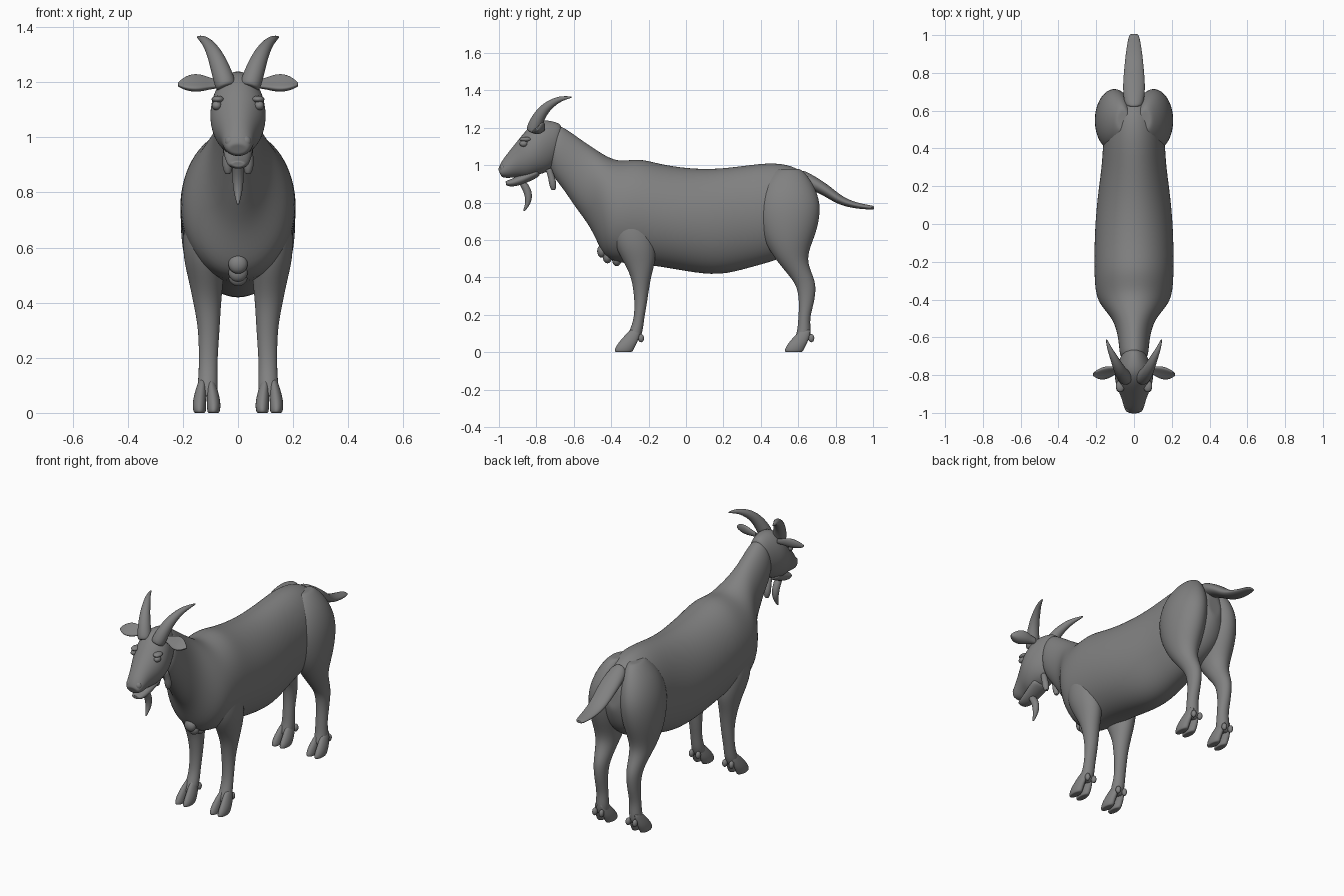
import bpy
import bmesh
import math
from mathutils import Vector

cube = bpy.data.objects.get("Cube")
if cube:
    bpy.data.objects.remove(cube, do_unlink=True)

# One plain grey for the whole animal
grey = bpy.data.materials.new("plain grey")
grey.use_nodes = True
colour = (0.22, 0.22, 0.22, 1)
grey.diffuse_color = colour
grey.node_tree.nodes["Principled BSDF"].inputs["Base Color"].default_value = colour


def finish(name, bm, levels):
    bmesh.ops.recalc_face_normals(bm, faces=bm.faces)
    for face in bm.faces:
        face.smooth = True
    mesh = bpy.data.meshes.new(name)
    bm.to_mesh(mesh)
    bm.free()
    mesh.materials.append(grey)
    obj = bpy.data.objects.new(name, mesh)
    bpy.context.collection.objects.link(obj)
    if levels:
        mod = obj.modifiers.new("Smooth surface", "SUBSURF")
        mod.levels = mod.render_levels = levels
    return obj


def loft(name, rings, sides=16, cup=0, levels=2):
    """Skin rings given as (centre, first half axis, second half axis)."""
    def inset(ring):
        centre, a, b = ring
        return centre, a * 0.6, b * 0.6

    rings = [inset(rings[0])] + rings + [inset(rings[-1])]
    bm = bmesh.new()
    loops = []
    for centre, a, b in rings:
        loop = []
        for i in range(sides):
            t = math.tau * i / sides
            bend = math.sin(t) + cup * math.cos(t) ** 2
            loop.append(bm.verts.new(centre + a * math.cos(t) + b * bend))
        loops.append(loop)
    for low, high in zip(loops, loops[1:]):
        for i in range(sides):
            j = (i + 1) % sides
            bm.faces.new((low[i], low[j], high[j], high[i]))
    bm.faces.new(loops[0])
    bm.faces.new(loops[-1])
    return finish(name, bm, levels)


def profile(name, sections, x=0, sides=16):
    """Sections: top y, top z, bottom y, bottom z, half width."""
    rings = []
    for ty, tz, by, bz, w in sections:
        top, bottom = Vector((x, ty, tz)), Vector((x, by, bz))
        rings.append(((top + bottom) / 2, (top - bottom) / 2, Vector((w, 0, 0))))
    return loft(name, rings, sides)


def limb(name, sections, side, shift=0):
    """Sections: height, front y, back y, inner x, outer x."""
    rings = []
    for z, front, back, inner, outer in sections:
        centre = Vector((side * (inner + outer) / 2, (front + back) / 2 + shift, z))
        rings.append((centre, Vector((0, (back - front) / 2, 0)),
                      Vector(((outer - inner) / 2, 0, 0))))
    return loft(name, rings)


def tube(name, points, side=1):
    """Points: x, y, z, radius."""
    path = [Vector((side * x, y, z)) for x, y, z, r in points]
    rings = []
    for i, point in enumerate(path):
        along = path[min(i + 1, len(path) - 1)] - path[max(i - 1, 0)]
        a = along.cross(Vector((1, 0, 0))).normalized()
        b = along.cross(a).normalized()
        r = points[i][3]
        rings.append((point, a * r, b * r))
    return loft(name, rings, 12)


def blob(name, place, size):
    bm = bmesh.new()
    bmesh.ops.create_uvsphere(bm, u_segments=16, v_segments=10, radius=1)
    bmesh.ops.scale(bm, vec=size, verts=bm.verts)
    bmesh.ops.translate(bm, vec=place, verts=bm.verts)
    return finish(name, bm, 0)


# Trunk and neck, from rump to throat
profile("trunk_and_neck", [
    (.68, .88, .70, .72, .05),
    (.66, .93, .66, .60, .11),
    (.60, .99, .59, .53, .14),
    (.475, 1.02, .47, .485, .165),
    (.32, 1.0, .34, .45, .168),
    (.155, .98, .18, .405, .192),
    (0, .985, 0, .43, .208),
    (-.15, 1.01, -.16, .46, .212),
    (-.25, 1.04, -.28, .47, .212),
    (-.35, 1.02, -.41, .48, .205),
    (-.42, 1.045, -.46, .55, .17),
    (-.49, 1.09, -.51, .67, .115),
    (-.55, 1.13, -.59, .77, .09),
    (-.62, 1.18, -.66, .88, .08),
    (-.69, 1.225, -.73, .96, .075),
], sides=24)

# Ragged brisket under the chest
for i, (y, z) in enumerate([(-.45, .54), (-.42, .51), (-.37, .495)]):
    blob(f"brisket_tuft_{i}", (0, y, z), (.035, .025, .035))

# Head and lower jaw
profile("head", [
    (-.66, 1.22, -.70, 1.0, .06),
    (-.72, 1.24, -.73, .97, .082),
    (-.79, 1.245, -.76, .955, .1),
    (-.85, 1.195, -.80, .945, .104),
    (-.89, 1.145, -.845, .93, .09),
    (-.93, 1.095, -.885, .935, .072),
    (-.965, 1.05, -.92, .935, .06),
    (-.99, 1.015, -.95, .93, .054),
    (-1.005, .98, -.985, .935, .04),
], sides=20)
profile("lower_jaw", [
    (-.80, .99, -.78, .94, .06),
    (-.89, .95, -.87, .895, .047),
    (-.935, .925, -.93, .883, .04),
    (-.965, .915, -.96, .89, .028),
])

# Beard hanging from the chin
profile("beard", [
    (-.90, .91, -.85, .91, .022),
    (-.875, .87, -.825, .87, .022),
    (-.86, .83, -.82, .825, .021),
    (-.86, .79, -.835, .785, .013),
    (-.872, .757, -.86, .755, .004),
], sides=10)

# Tail
profile("tail", [
    (.62, .98, .63, .88, .05),
    (.71, .93, .69, .86, .06),
    (.78, .88, .755, .825, .058),
    (.84, .828, .82, .785, .052),
    (.92, .797, .92, .765, .043),
    (1.005, .783, 1.005, .762, .027),
])

front_leg = [
    (.72, -.40, -.18, .06, .195),
    (.58, -.39, -.16, .05, .205),
    (.49, -.34, -.16, .05, .182),
    (.41, -.295, -.185, .06, .165),
    (.32, -.28, -.20, .065, .147),
    (.25, -.275, -.21, .07, .143),
    (.17, -.28, -.225, .075, .142),
    (.11, -.305, -.23, .072, .146),
    (.06, -.33, -.25, .075, .15),
]
hind_leg = [
    (.98, .48, .62, .02, .1),
    (.91, .41, .68, 0, .165),
    (.79, .37, .73, 0, .21),
    (.65, .39, .705, .005, .212),
    (.55, .44, .66, .03, .195),
    (.48, .49, .65, .05, .175),
    (.41, .55, .68, .06, .156),
    (.35, .595, .698, .068, .147),
    (.26, .605, .685, .074, .142),
    (.18, .60, .66, .075, .142),
    (.11, .595, .67, .072, .146),
    (.06, .575, .66, .075, .15),
]
toe = [
    (.12, -.30, -.24, .085, .113),
    (.06, -.355, -.255, .066, .114),
    (.025, -.38, -.275, .062, .113),
    (0, -.385, -.285, .066, .112),
]
# The outer toe mirrors the inner one across the middle of the leg
middle = .114
outer_toe = [(z, f, b, 2 * middle - o, 2 * middle - i) for z, f, b, i, o in toe]

for label, s in (("left", 1), ("right", -1)):
    # Legs, cloven hooves and dewclaws
    for end, shape, shift in (("front", front_leg, 0), ("hind", hind_leg, .91)):
        limb(f"{label}_{end}_leg", shape, s)
        limb(f"{label}_{end}_inner_toe", toe, s, shift)
        limb(f"{label}_{end}_outer_toe", outer_toe, s, shift)
        for spot in (-.022, .022):
            blob(f"{label}_{end}_dewclaw", (s * (.11 + spot), shift - .24, .075),
                 (.014, .016, .022))

    # Swept-back horn
    tube(f"{label}_horn", [
        (.042, -.82, 1.18, .042),
        (.062, -.795, 1.245, .037),
        (.085, -.755, 1.305, .029),
        (.11, -.70, 1.343, .02),
        (.13, -.66, 1.358, .013),
        (.146, -.612, 1.364, .004),
    ], s)

    # Cupped, leaf-shaped ear
    leaf = [(.07, .02), (.10, .025), (.135, .042), (.17, .042), (.2, .026), (.218, .006)]
    loft(f"{label}_ear", [
        (Vector((s * x, -.765 - .2 * (x - .07), 1.19)),
         Vector((0, .75, .66)) * w, Vector((0, -.25, .3)) * (w + .01))
        for x, w in leaf], 16, cup=.7)

    # Wattle, eye, brow and nostril wing
    tube(f"{label}_wattle", [
        (.035, -.735, .98, .018),
        (.038, -.72, .94, .017),
        (.038, -.712, .90, .022),
        (.036, -.708, .868, .012),
    ], s)
    blob(f"{label}_eye", (s * .077, -.868, 1.115), (.018, .022, .017))
    blob(f"{label}_brow", (s * .073, -.858, 1.138), (.023, .032, .013))
    blob(f"{label}_nostril_wing", (s * .028, -.978, .985), (.02, .018, .022))
